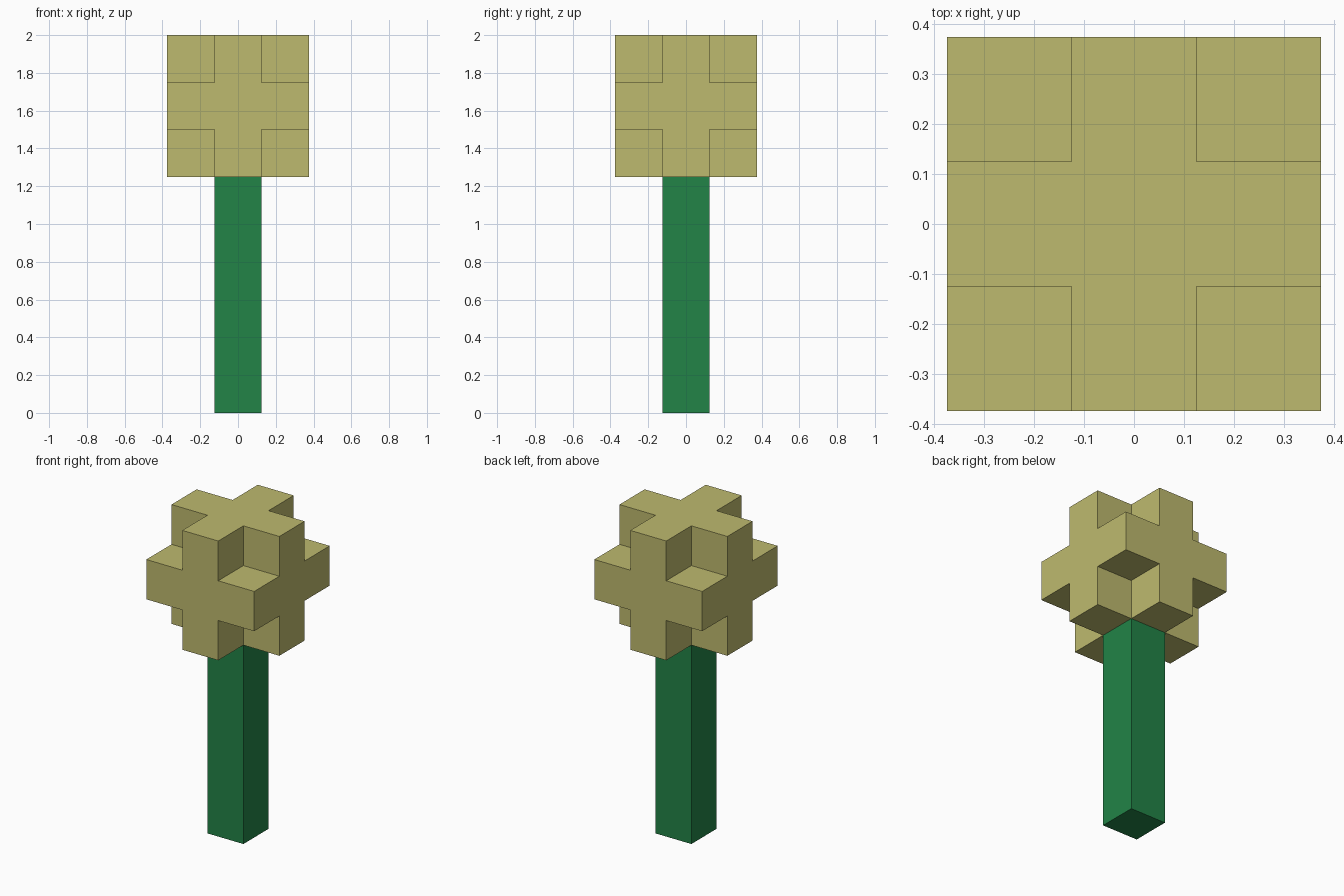
import bpy, bmesh, math
from itertools import product
from mathutils import Vector

cube = bpy.data.objects.get("Cube")
if cube:
    bpy.data.objects.remove(cube, do_unlink=True)

CELL = 0.25          # edge length of one block
STEM_TOP = 1.25


def material(name, rgb):
    mat = bpy.data.materials.new(name)
    mat.use_nodes = True
    colour = (*rgb, 1.0)
    mat.diffuse_color = colour
    mat.node_tree.nodes["Principled BSDF"].inputs["Base Color"].default_value = colour
    return mat


def block_object(name, cells, origin, mat):
    """Join unit blocks into one closed shell, keeping only the outer faces."""
    cells = set(cells)
    bm = bmesh.new()
    for cell in cells:
        for axis, sign in product(range(3), (-1, 1)):
            step = [0, 0, 0]
            step[axis] = sign
            if tuple(c + s for c, s in zip(cell, step)) in cells:
                continue
            normal = Vector(step)
            u = Vector([float(i == (axis + 1) % 3) for i in range(3)])
            v = normal.cross(u)
            centre = Vector(cell) + normal / 2
            bm.faces.new([bm.verts.new((centre + (a * u + b * v) / 2) * CELL)
                          for a, b in ((-1, -1), (1, -1), (1, 1), (-1, 1))])
    # Weld the blocks and merge flat regions into single faces
    bmesh.ops.remove_doubles(bm, verts=bm.verts[:], dist=0.001)
    bmesh.ops.dissolve_limit(bm, angle_limit=math.radians(1),
                             verts=bm.verts[:], edges=bm.edges[:])
    mesh = bpy.data.meshes.new(name)
    bm.to_mesh(mesh)
    bm.free()
    mesh.materials.append(mat)
    obj = bpy.data.objects.new(name, mesh)
    obj.location = origin
    bpy.context.collection.objects.link(obj)
    return obj


khaki = material("khaki", (0.515, 0.491, 0.156))
green = material("stem green", (0.016, 0.227, 0.063))

# Stem: a column of five blocks
block_object("stem", [(0, 0, k) for k in range(5)], (0, 0, CELL / 2), green)

# Flower head: three blocks each way with the eight corner blocks left out
head_cells = [c for c in product((-1, 0, 1), repeat=3) if 0 in c]
block_object("flower_head", head_cells, (0, 0, STEM_TOP + 1.5 * CELL), khaki)
